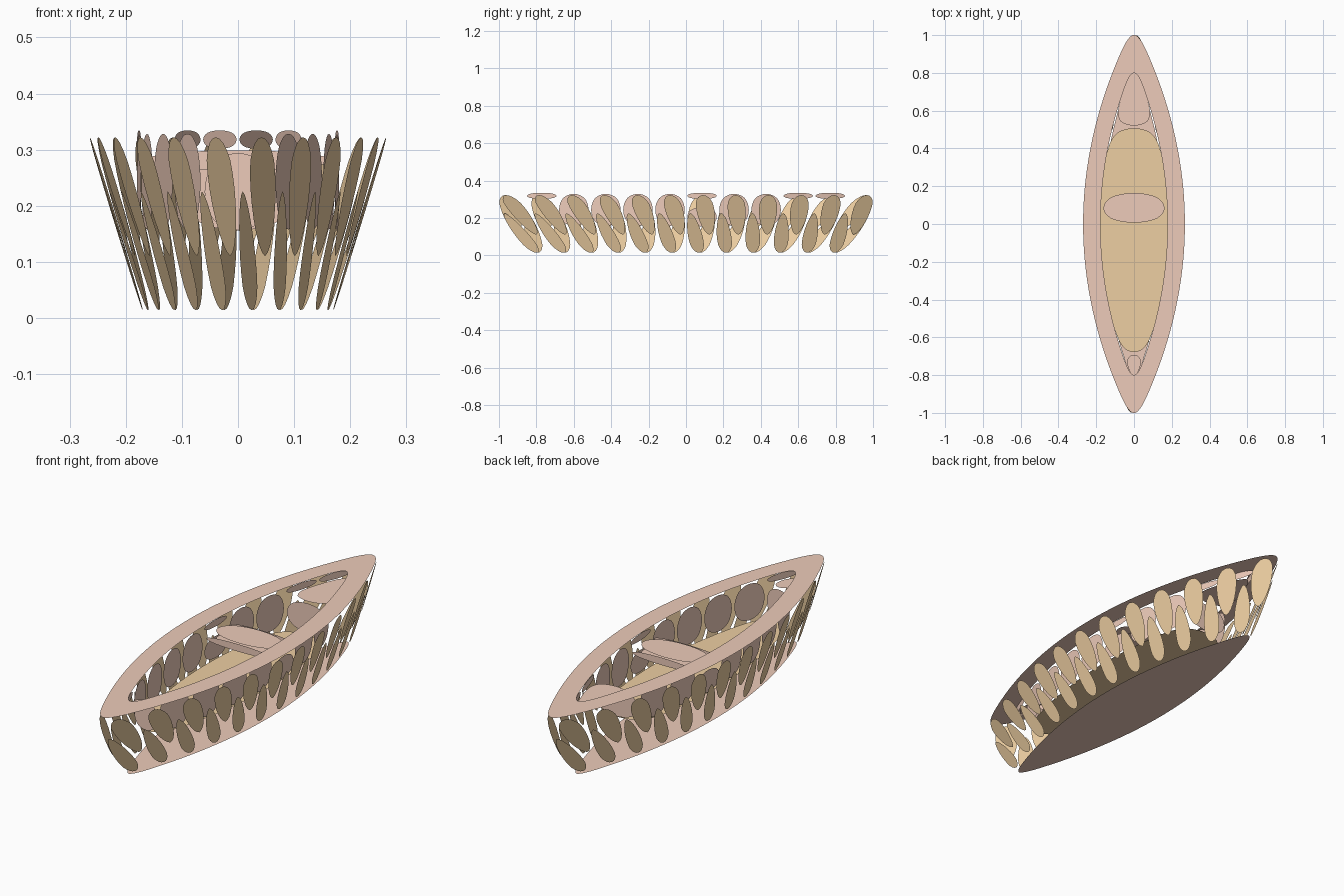
import bpy, bmesh

if "Cube" in bpy.data.objects:
    bpy.data.objects.remove(bpy.data.objects["Cube"])

RIM_Z, DECK_Z, SEAT_LOW, FLOOR_Z = 0.336, 0.30, 0.262, 0.15


def material(name, rgb):
    m = bpy.data.materials.new(name)
    m.diffuse_color = (*rgb, 1)
    m.use_nodes = True
    m.node_tree.nodes["Principled BSDF"].inputs["Base Color"].default_value = m.diffuse_color
    return m


PLANK = material("plank_wood", (0.85, 0.62, 0.36))
TRIM = material("trim_wood", (0.85, 0.60, 0.49))


def half_width(u, w):
    return w * (1 - u * u)


def outline(w, length, n, z):
    """Pointed oval, counter-clockwise from the stern tip, n segments a side."""
    us = [-1 + 2 * i / n for i in range(n + 1)]
    right = [(half_width(u, w), u * length, z) for u in us]
    left = [(-x, y, z) for x, y, z in reversed(right[1:-1])]
    return right + left


def finish(name, bm, mat):
    me = bpy.data.meshes.new(name)
    bm.to_mesh(me)
    bm.free()
    me.materials.append(mat)
    ob = bpy.data.objects.new(name, me)
    bpy.context.collection.objects.link(ob)
    sub = ob.modifiers.new("round", "SUBSURF")
    sub.levels = sub.render_levels = 3
    return ob


def loose_faces(name, faces, mat):
    """Each panel keeps its own corners, so subdivision rounds it separately."""
    bm = bmesh.new()
    for f in faces:
        bm.faces.new([bm.verts.new(p) for p in f])
    return finish(name, bm, mat)


def at_z(p, z):
    return (p[0], p[1], z)


# Outer hull planks: two triangles per segment
top = outline(0.272, 1.06, 12, RIM_Z)
low = outline(0.168, 0.86, 12, 0)
planks = []
for i in range(len(top)):
    j = (i + 1) % len(top)
    planks += [(top[i], low[j], top[j]), (top[i], low[i], low[j])]
loose_faces("hull_planks", planks, PLANK)
loose_faces("hull_bottom", [low[::-1]], TRIM)

# Rim: flat ring between the outer and inner outlines
N = 10
inner = outline(0.18, 0.857, N, RIM_Z)
bm = bmesh.new()
edges = []
for ring in (top, inner):
    vs = [bm.verts.new(p) for p in ring]
    edges += [bm.edges.new((vs[i], vs[i - 1])) for i in range(len(vs))]
bmesh.ops.triangle_fill(bm, edges=edges, use_beauty=True, normal=(0, 0, 1))
for f in bm.faces:
    f.normal_update()
    if f.normal.z < 0:
        f.normal_flip()
finish("rim", bm, TRIM)

# Inner walls, interrupted by the decks and the seat
right = inner[:N + 1]
walls = []
for i in range(N):
    if i == 0 or i >= 8:
        spans = [(RIM_Z, DECK_Z)]
    elif i == 5:
        spans = [(RIM_Z, DECK_Z), (SEAT_LOW, FLOOR_Z)]
    else:
        spans = [(RIM_Z, FLOOR_Z)]
    a, b = right[i], right[i + 1]
    for hi, lo in spans:
        quad = [at_z(a, hi), at_z(b, hi), at_z(b, lo), at_z(a, lo)]
        walls += [quad, [(-x, y, z) for x, y, z in reversed(quad)]]
loose_faces("inner_walls", walls, TRIM)


def slab(first, last, z):
    """Horizontal panel spanning the inner outline between two stations."""
    r = [at_z(p, z) for p in right[first:last + 1]]
    return r + [(-x, y, z) for x, y, z in reversed(r) if x > 1e-6]


def cross_panel(i, hi, lo):
    x, y, _ = right[i]
    return [(-x, y, lo), (x, y, lo), (x, y, hi), (-x, y, hi)]


# Floor, end decks and the rowing seat
loose_faces("floor", [slab(1, 8, FLOOR_Z)], PLANK)
loose_faces("bow_deck", [slab(8, 10, DECK_Z), cross_panel(8, DECK_Z, FLOOR_Z)], TRIM)
loose_faces("stern_deck", [slab(0, 1, DECK_Z), cross_panel(1, DECK_Z, FLOOR_Z)[::-1]], TRIM)
loose_faces("seat", [slab(5, 6, DECK_Z), slab(5, 6, SEAT_LOW)[::-1],
                     cross_panel(5, DECK_Z, SEAT_LOW),
                     cross_panel(6, DECK_Z, SEAT_LOW)[::-1]], TRIM)
